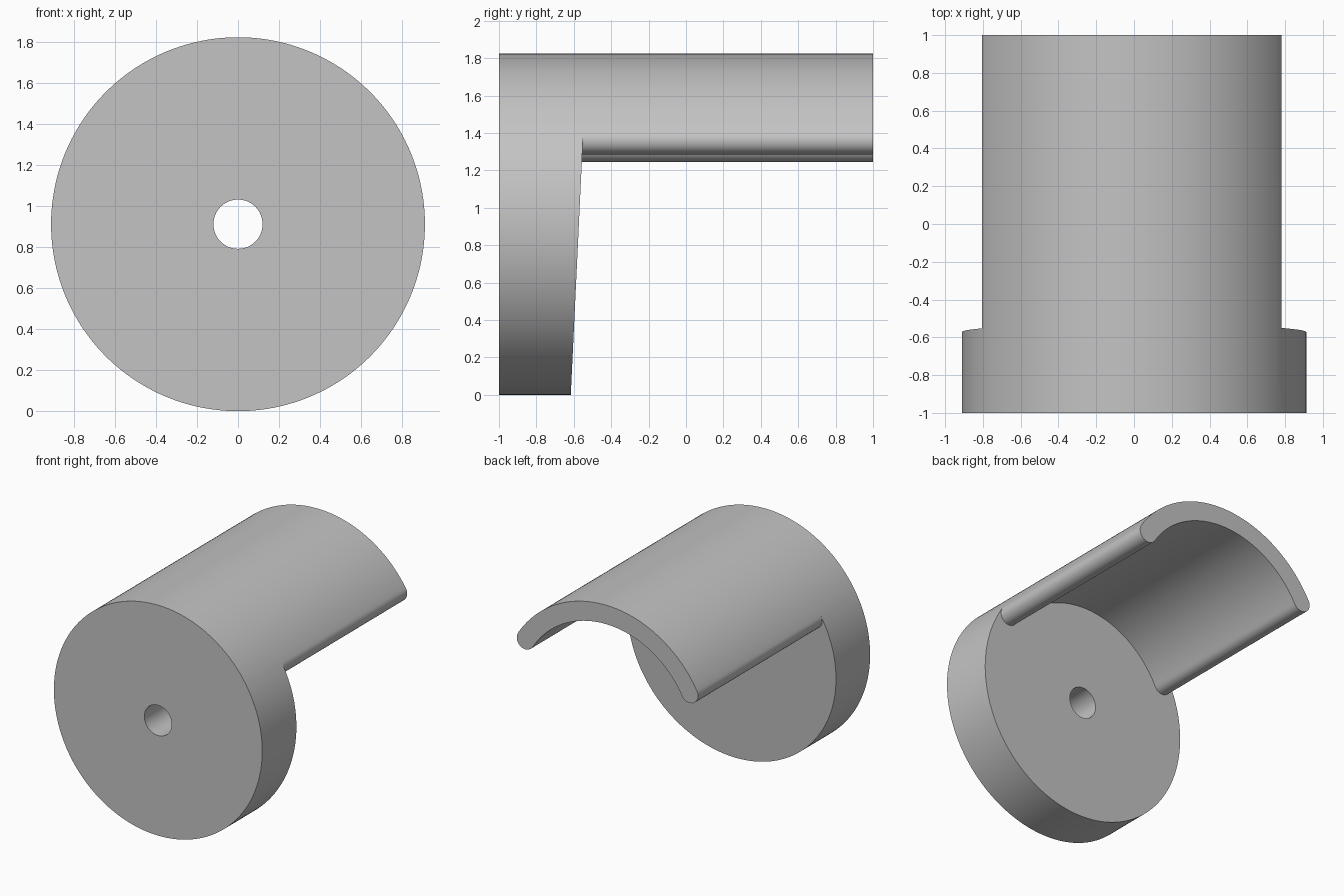
import bpy
import bmesh
from math import cos, sin, pi, radians
from mathutils import Vector

cube = bpy.data.objects.get("Cube")
if cube:
    bpy.data.objects.remove(cube, do_unlink=True)

R = 0.912          # disc and canopy outer radius, also the axis height
WALL = 0.15        # canopy thickness
HOLE = 0.12        # bore radius
FRONT, BACK = -1.0, 1.0
START, END = radians(32.4), radians(180 - 29.2)   # canopy arc, right to left


def arc(radius, a, b, steps, cx=0.0, cz=R):
    """Points (x, z) along an arc, both ends included."""
    return [(cx + radius * cos(a + (b - a) * i / steps),
             cz + radius * sin(a + (b - a) * i / steps)) for i in range(steps + 1)]


def lip(angle, a):
    """Rounded canopy edge: a half circle, without its end points."""
    mid = R - WALL / 2
    return arc(WALL / 2, a, a + pi, 16, mid * cos(angle), R + mid * sin(angle))[1:-1]


def slant(z):
    """Depth of the tilted rear face of the disc."""
    return -0.616 + 0.0474 * z


bm = bmesh.new()


def row(points, depth):
    return [bm.verts.new((x, depth(z), z)) for x, z in points]


def skin(a, b, closed=False):
    n = len(a)
    for i in range(n if closed else n - 1):
        j = (i + 1) % n
        bm.faces.new((a[i], a[j], b[j], b[i]))


def cap(loops, normal):
    """Fill a flat region bounded by an outer loop and optional holes."""
    edges = []
    for loop in loops:
        for i, v in enumerate(loop):
            w = loop[(i + 1) % len(loop)]
            edges.append(bm.edges.get((v, w)) or bm.edges.new((v, w)))
    bmesh.ops.triangle_fill(bm, edges=edges, use_beauty=True, normal=normal)


# Outlines
top = arc(R, START, END, 64)
rest = arc(R, END, START + 2 * pi, 128)[1:-1]
under = lip(END, END) + arc(R - WALL, END, START, 64) + lip(START, START + pi)
bore = arc(HOLE, 0, 2 * pi, 64)[:-1]


def front(z):
    return FRONT


def rear(z):
    return BACK


# Disc rim and bore
rim_front = row(top + rest, front)
top_mid, rest_mid = row(top, slant), row(rest, slant)
skin(rim_front, top_mid + rest_mid, closed=True)
bore_front, bore_back = row(bore, front), row(bore, slant)
skin(bore_front, bore_back, closed=True)

# Canopy skin with rounded lips
under_mid = row(under, slant)
canopy_mid = top_mid + under_mid
canopy_back = row(top + under, rear)
skin(canopy_mid, canopy_back, closed=True)

# Flat faces: disc front, tilted disc rear, canopy end
cap([rim_front, bore_front], Vector((0, -1, 0)))
cap([[top_mid[-1]] + rest_mid + [top_mid[0]] + under_mid[::-1], bore_back],
    Vector((0, 1, -0.0474)).normalized())
cap([canopy_back], Vector((0, 1, 0)))

bmesh.ops.recalc_face_normals(bm, faces=bm.faces)
mesh = bpy.data.meshes.new("disc_with_canopy")
bm.to_mesh(mesh)
bm.free()

# Plain grey finish
grey = bpy.data.materials.new("plain_grey")
grey.use_nodes = True
colour = (0.55, 0.55, 0.55, 1.0)
grey.diffuse_color = colour
grey.node_tree.nodes["Principled BSDF"].inputs["Base Color"].default_value = colour
mesh.materials.append(grey)

body = bpy.data.objects.new("disc_with_canopy", mesh)
bpy.context.collection.objects.link(body)
bpy.ops.object.select_all(action='DESELECT')
body.select_set(True)
bpy.context.view_layer.objects.active = body
bpy.ops.object.shade_smooth_by_angle(angle=radians(30))
